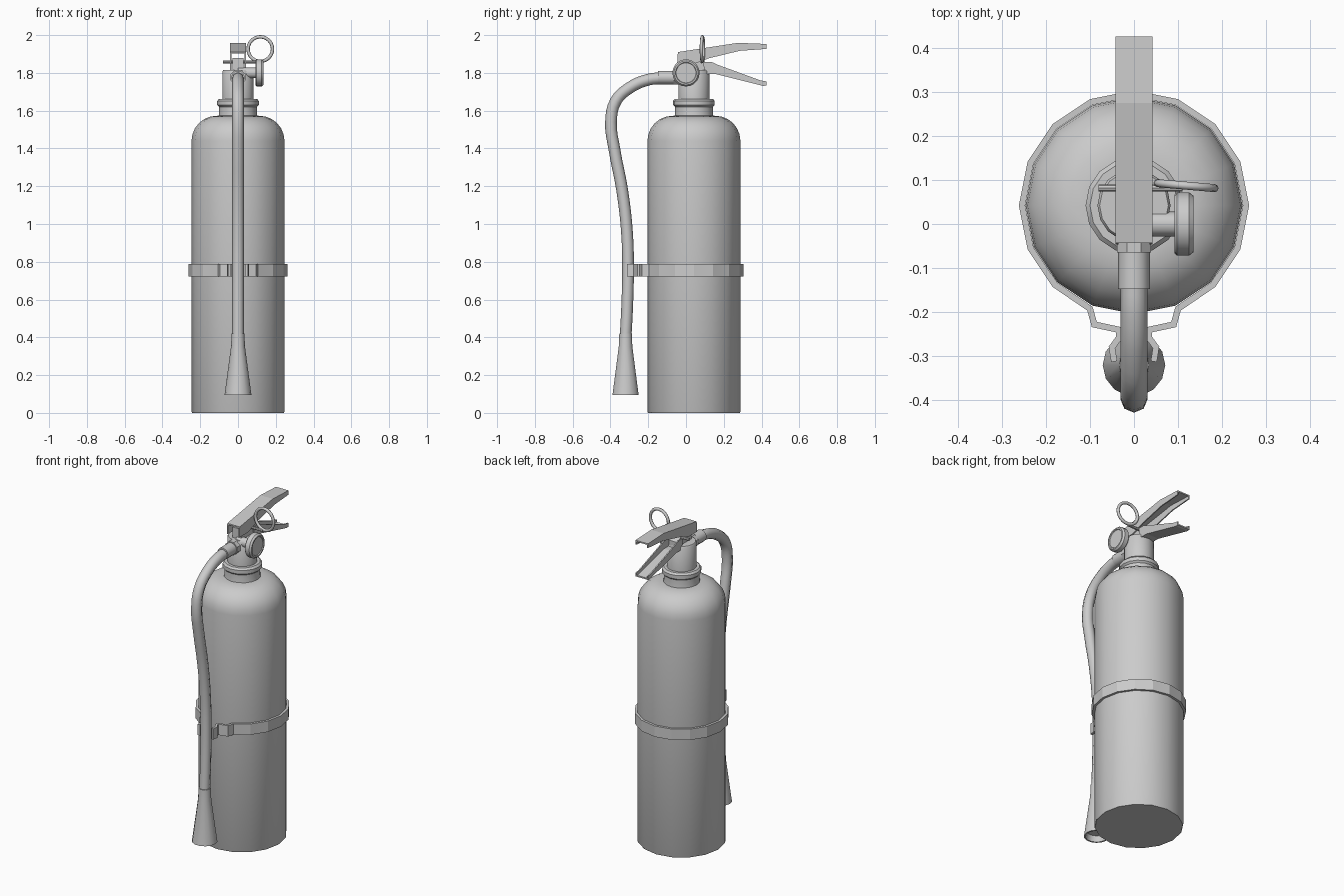
import bpy, bmesh, math
from mathutils import Matrix, Vector

if "Cube" in bpy.data.objects:
    bpy.data.objects.remove(bpy.data.objects["Cube"])

CY = 0.042  # tank axis in y


def finish(name, bm, smooth=True, angle=40):
    bmesh.ops.recalc_face_normals(bm, faces=bm.faces)
    me = bpy.data.meshes.new(name)
    bm.to_mesh(me)
    bm.free()
    ob = bpy.data.objects.new(name, me)
    bpy.context.collection.objects.link(ob)
    if smooth:
        bpy.ops.object.select_all(action='DESELECT')
        ob.select_set(True)
        bpy.context.view_layer.objects.active = ob
        bpy.ops.object.shade_smooth_by_angle(angle=math.radians(angle))
    return ob


def lathe(name, profile, segs=16, loc=(0, 0, 0), rot=Matrix.Identity(4), angle=40):
    """Revolve (radius, height) points round z, then rotate and place."""
    bm = bmesh.new()
    rings = []
    for r, h in profile:
        n = 1 if r == 0 else segs
        rings.append([bm.verts.new((r * math.cos(2 * math.pi * i / segs),
                                    r * math.sin(2 * math.pi * i / segs), h)) for i in range(n)])
    for a, b in zip(rings, rings[1:]):
        for i in range(segs):
            j = (i + 1) % segs
            f = [a[i % len(a)], a[j % len(a)], b[j % len(b)], b[i % len(b)]]
            bm.faces.new(list(dict.fromkeys(f)))
    bm.transform(Matrix.Translation(loc) @ rot)
    return finish(name, bm, angle=angle)


def prism(name, pts, x0, x1):
    """Extrude a side outline of (y, z) points between two x values."""
    bm = bmesh.new()
    a = [bm.verts.new((x0, y, z)) for y, z in pts]
    f = bm.faces.new(a)
    ext = bmesh.ops.extrude_face_region(bm, geom=[f])['geom']
    for v in ext:
        if isinstance(v, bmesh.types.BMVert):
            v.co.x = x1
    return finish(name, bm, smooth=False)


def lever(name, wall, plate, half=0.042, t=0.007):
    """Folded sheet channel: two side walls joined by a plate."""
    prism(name + "_wall_left", wall, -half, -half + t)
    prism(name + "_wall_right", wall, half - t, half)
    prism(name + "_plate", plate, -half + t, half - t)


along_y = Matrix.Rotation(math.pi / 2, 4, 'X')    # local z -> -y
along_x = Matrix.Rotation(math.pi / 2, 4, 'Y')    # local z -> +x

# Tank with rounded shoulder
shoulder = [(0.113 + 0.133 * math.cos(a), 1.44 + 0.133 * math.sin(a))
            for a in [math.radians(15 * i) for i in range(7)]]
lathe("tank", [(0, 0), (0.243, 0), (0.246, 0.006)] + shoulder + [(0, 1.575)], 16, (0, CY, 0))

# Neck collar and valve body
lathe("neck_collar", [(0, 1.565), (0.103, 1.565), (0.1, 1.585), (0.1, 1.62), (0.11, 1.63),
                      (0.11, 1.652), (0.1, 1.663), (0, 1.663)], 16, (0, CY, 0))
lathe("valve_body", [(0, 1.65), (0.083, 1.65), (0.083, 1.808), (0.078, 1.815), (0, 1.815)],
      16, (0, CY, 0))
prism("valve_block", [(-0.01, 1.81), (0.12, 1.81), (0.12, 1.84), (0.08, 1.878), (-0.01, 1.878)],
      -0.03, 0.03)

# Squeeze lever (channel open downwards)
top = [(-0.043, 1.91), (0.275, 1.959), (0.425, 1.953)]
lever("squeeze_lever",
      [(-0.047, 1.847)] + top + [(0.425, 1.927), (0.285, 1.917), (0.12, 1.877), (0.04, 1.847)],
      top + [(y, z - 0.008) for y, z in reversed(top)])

# Carrying handle (channel open upwards)
bottom = [(0.1, 1.795), (0.16, 1.793), (0.41, 1.731), (0.425, 1.733)]
lever("carry_handle",
      bottom + [(0.425, 1.755), (0.395, 1.76), (0.17, 1.842), (0.135, 1.858), (0.09, 1.858)],
      bottom + [(y, z + 0.008) for y, z in reversed(bottom)])

# Pressure gauge on its stem
lathe("gauge_stem", [(0, 0), (0.028, 0), (0.028, 0.1), (0, 0.1)], 12, (0, 0, 1.8), along_x)
lathe("pressure_gauge", [(0, 0.092), (0.066, 0.092), (0.072, 0.098), (0.072, 0.125),
                         (0.064, 0.135), (0.056, 0.135), (0.053, 0.13), (0, 0.13)],
      20, (0, 0, 1.8), along_x, 30)

# Safety pin and pull ring
lathe("safety_pin", [(0, -0.08), (0.008, -0.08), (0.008, 0.11), (0, 0.11)],
      8, (0, 0.082, 1.858), along_x)
bpy.ops.mesh.primitive_torus_add(major_segments=24, minor_segments=8, major_radius=0.065,
                                 minor_radius=0.009, location=(0.118, 0.087, 1.926),
                                 rotation=(math.pi / 2, 0, math.radians(-5)))
bpy.context.object.name = "pull_ring"
bpy.ops.object.shade_smooth_by_angle(angle=math.radians(60))

# Hose fitting
lathe("hose_nut", [(0, -0.02), (0.042, -0.02), (0.042, 0.065), (0, 0.065)], 8,
      (0, 0, 1.777), along_y @ Matrix.Rotation(math.pi / 8, 4, 'Z'))
lathe("hose_ferrule", [(0, 0.05), (0.036, 0.05), (0.036, 0.147), (0, 0.147)], 12,
      (0, 0, 1.775), along_y)

# Hose as a swept curve
cu = bpy.data.curves.new("hose", 'CURVE')
cu.dimensions = '3D'
cu.bevel_depth = 0.031
cu.bevel_resolution = 2
cu.resolution_u = 4
cu.use_fill_caps = True
path = [(-0.12, 1.773), (-0.2, 1.764), (-0.3, 1.72), (-0.372, 1.65), (-0.397, 1.54),
        (-0.378, 1.39), (-0.338, 1.18), (-0.312, 0.95), (-0.307, 0.75), (-0.312, 0.55), (-0.32, 0.4)]
sp = cu.splines.new('BEZIER')
sp.bezier_points.add(len(path) - 1)
for p, (y, z) in zip(sp.bezier_points, path):
    p.co = (0, y, z)
    p.handle_left_type = p.handle_right_type = 'AUTO'
hose = bpy.data.objects.new("hose", cu)
bpy.context.collection.objects.link(hose)
sp.use_smooth = True

# Discharge horn, slightly hollow at the mouth
lathe("discharge_horn", [(0, 0.42), (0.034, 0.42), (0.037, 0.35), (0.071, 0.095),
                         (0.062, 0.095), (0.055, 0.13), (0, 0.13)], 14, (0, -0.32, 0))

# Strap: follows the tank, then steps forward into a clip for the hose
arc = [(0.254 * math.cos(a), CY + 0.254 * math.sin(a))
       for a in [math.radians(90 - 22.5 * i) for i in range(7)]]
line = arc + [(0.1, -0.192), (0.09, -0.228), (0.034, -0.24), (0.034, -0.258),
              (0.05, -0.28), (0.045, -0.312)]
line = [(-x, y) for x, y in reversed(line[1:])] + line
bm = bmesh.new()
cols = [[bm.verts.new((x, y, z)) for z in (0.722, 0.788)] for x, y in line]
for a, b in zip(cols, cols[1:]):
    bm.faces.new((a[0], b[0], b[1], a[1]))
strap = finish("strap", bm, smooth=False)
sol = strap.modifiers.new("thickness", 'SOLIDIFY')
sol.thickness = 0.014
sol.offset = 0
sol.use_even_offset = True
